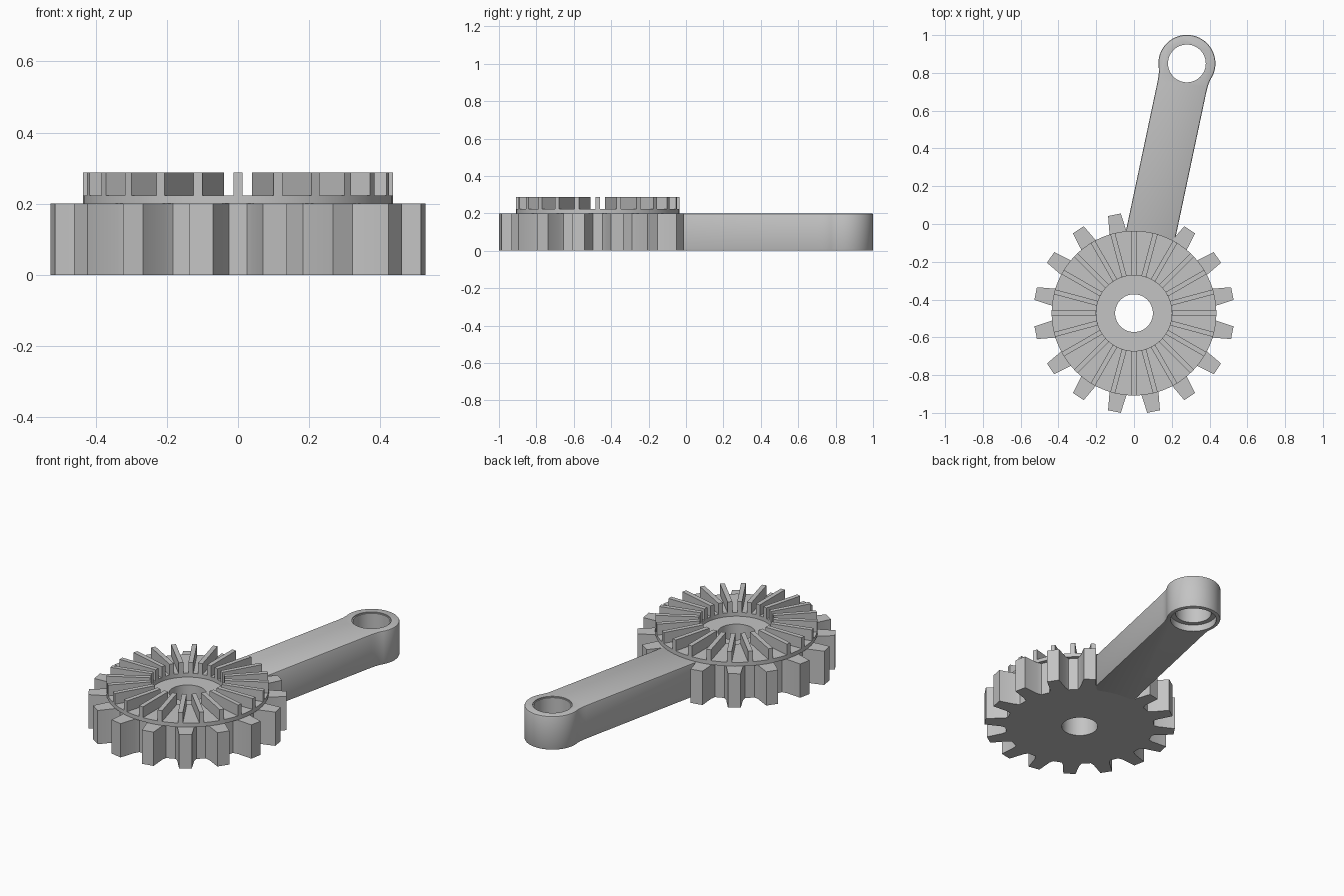
import bpy, bmesh
from math import sin, cos, radians, pi, hypot, atan2
from mathutils import Matrix, Vector

cube = bpy.data.objects.get("Cube")
if cube:
    bpy.data.objects.remove(cube, do_unlink=True)

steel = bpy.data.materials.new("plain grey metal")
steel.use_nodes = True
grey = (0.55, 0.55, 0.55, 1)
steel.diffuse_color = grey
steel.node_tree.nodes["Principled BSDF"].inputs["Base Color"].default_value = grey

HUB = Vector((0, -0.472, 0))
EYE = Vector((0.28, 0.85, 0))
THICK = 0.2


def finish(name, bm, location=(0, 0, 0), turn=0):
    bmesh.ops.recalc_face_normals(bm, faces=bm.faces)
    mesh = bpy.data.meshes.new(name)
    bm.to_mesh(mesh)
    bm.free()
    mesh.materials.append(steel)
    obj = bpy.data.objects.new(name, mesh)
    obj.location = location
    obj.rotation_euler.z = turn
    bpy.context.collection.objects.link(obj)
    return obj


def activate(obj):
    bpy.ops.object.select_all(action='DESELECT')
    obj.select_set(True)
    bpy.context.view_layer.objects.active = obj
    bpy.context.view_layer.update()


def smooth(obj, degrees=25):
    activate(obj)
    bpy.ops.object.shade_smooth_by_angle(angle=radians(degrees))


def apply_modifier(obj, mod):
    activate(obj)
    bpy.ops.object.modifier_apply(modifier=mod.name)


def plate(name, outline, z0, z1, location, turn=0):
    bm = bmesh.new()
    base = bm.faces.new([bm.verts.new((x, y, z0)) for x, y in outline])
    top = bmesh.ops.extrude_face_region(bm, geom=[base])["geom"]
    verts = [v for v in top if isinstance(v, bmesh.types.BMVert)]
    bmesh.ops.translate(bm, verts=verts, vec=(0, 0, z1 - z0))
    return finish(name, bm, location, turn)


def polar(r, a):
    return r * cos(a), r * sin(a)


def drill(obj, centre, r, z0, z1):
    steps = 64
    cutter = plate("hole_cutter", [polar(r, 2 * pi * i / steps) for i in range(steps)],
                   z0, z1, centre)
    cutter.hide_render = True
    mod = obj.modifiers.new("hole", 'BOOLEAN')
    mod.operation, mod.solver, mod.object = 'DIFFERENCE', 'EXACT', cutter
    apply_modifier(obj, mod)
    bpy.data.objects.remove(cutter, do_unlink=True)


# Toothed wheel; the lever takes the place of one tooth
TEETH, ROOT, TIP = 16, 0.415, 0.532
pitch = 2 * pi / TEETH
foot, mid, crest = radians(7.7), radians(5.9), radians(3.7)
outline = []
for i in range(TEETH):
    a = (i + 0.5) * pitch
    if i == 3:
        outline += [polar(ROOT, a + k * foot) for k in (-1, -0.5, 0, 0.5, 1)]
        continue
    outline += [polar(ROOT, a - foot), polar(0.44, a - mid), polar(TIP, a - crest),
                polar(TIP, a + crest), polar(0.44, a + mid), polar(ROOT, a + foot)]
gear = plate("toothed_wheel", outline, 0, THICK, HUB)
drill(gear, HUB, 0.1, -0.1, 0.4)
smooth(gear, 15)

# Raised ring on the wheel, spun from a flat profile
SEGS, INNER, OUTER, RING_TOP = 96, 0.2, 0.436, 0.223
bm = bmesh.new()
profile = [(INNER, THICK), (INNER, RING_TOP), (OUTER, RING_TOP), (OUTER, THICK)]
rings = [[bm.verts.new((*polar(r, 2 * pi * i / SEGS), z)) for i in range(SEGS)]
         for r, z in profile]
for lo, hi in zip(rings, rings[1:]):
    for i in range(SEGS):
        j = (i + 1) % SEGS
        bm.faces.new((lo[i], lo[j], hi[j], hi[i]))
# Close the underside so that normals stay consistent
for i in range(SEGS):
    j = (i + 1) % SEGS
    bm.faces.new((rings[3][i], rings[3][j], rings[0][j], rings[0][i]))
smooth(finish("raised_ring", bm, HUB))

# Radial ribs on the ring
RIBS, RIB_TOP = 24, 0.287
bm = bmesh.new()
for i in range(RIBS):
    size = Matrix.Diagonal((OUTER - INNER, 0.026, RIB_TOP - RING_TOP, 1))
    place = Matrix.Translation(((OUTER + INNER) / 2, 0, (RIB_TOP + RING_TOP) / 2))
    bmesh.ops.create_cube(bm, size=1,
                          matrix=Matrix.Rotation(2 * pi * i / RIBS, 4, 'Z') @ place @ size)
finish("radial_ribs", bm, HUB)

# Lever with a rounded eye, drawn along local x with the eye at the origin
span = EYE - HUB
length, turn = hypot(span.x, span.y), atan2(span.y, span.x)
HALF, EYE_R, ARC = 0.132, 0.151, 48
start = radians(112)
side = [(0.38 - length, -HALF), (-0.125, -HALF), (-0.1, -HALF - 0.001), (-0.08, -HALF - 0.003)]
arc = [polar(EYE_R, -start + 2 * start * i / ARC) for i in range(ARC + 1)]
lever = plate("lever_arm", side + arc + [(x, -y) for x, y in reversed(side)],
              0, THICK, EYE, turn)
bevel = lever.modifiers.new("rim", 'BEVEL')
bevel.width, bevel.segments = 0.008, 2
bevel.limit_method, bevel.angle_limit = 'ANGLE', radians(40)
apply_modifier(lever, bevel)

# Through hole, countersunk below and slightly relieved on top
drill(lever, EYE, 0.1, -0.1, 0.4)
drill(lever, EYE, 0.128, -0.1, 0.04)
drill(lever, EYE, 0.106, THICK - 0.006, 0.4)
smooth(lever)
